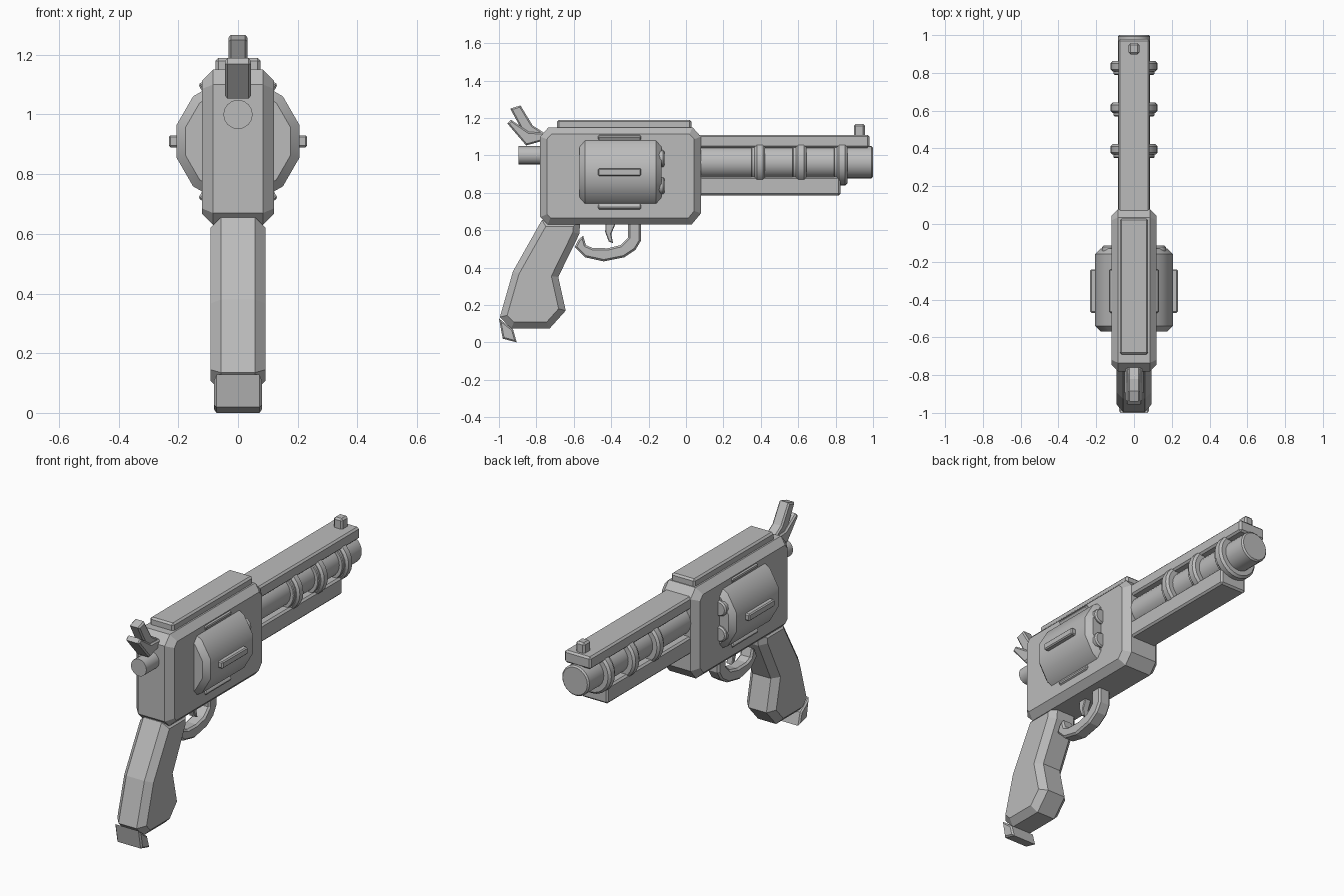
import bpy, bmesh, math
from mathutils import Matrix, Vector

if "Cube" in bpy.data.objects:
    bpy.data.objects.remove(bpy.data.objects["Cube"])

grey = bpy.data.materials.new("gunmetal grey")
grey.diffuse_color = (0.5, 0.5, 0.5, 1)
grey.use_nodes = True
grey.node_tree.nodes["Principled BSDF"].inputs["Base Color"].default_value = grey.diffuse_color


def finish(name, bm, smooth=False):
    bmesh.ops.recalc_face_normals(bm, faces=bm.faces)
    me = bpy.data.meshes.new(name)
    bm.to_mesh(me)
    bm.free()
    me.materials.append(grey)
    if smooth:
        me.shade_smooth()
        me.set_sharp_from_angle(angle=math.radians(35))
    ob = bpy.data.objects.new(name, me)
    bpy.context.collection.objects.link(ob)
    return ob


def prism(name, pts, half, bevel=0.0, all_edges=False):
    """Side profile (y, z) extruded across x, with chamfered rims."""
    bm = bmesh.new()
    f = bm.faces.new([bm.verts.new((-half, y, z)) for y, z in pts])
    r = bmesh.ops.extrude_face_region(bm, geom=[f])
    vs = [v for v in r["geom"] if isinstance(v, bmesh.types.BMVert)]
    bmesh.ops.translate(bm, verts=vs, vec=(2 * half, 0, 0))
    if bevel:
        es = [e for e in bm.edges
              if all_edges or abs(e.verts[0].co.x - e.verts[1].co.x) < 1e-5]
        bmesh.ops.bevel(bm, geom=es, offset=bevel, segments=1, affect='EDGES', profile=0.5)
    return finish(name, bm)


def block(name, y0, y1, z0, z1, half, bevel=0.01):
    return prism(name, [(y0, z0), (y1, z0), (y1, z1), (y0, z1)], half, bevel, True)


def rod(name, y0, y1, z, r, seg=24, bevel=0.0, x=0.0, spin=0.0):
    """Round part lying along y."""
    bm = bmesh.new()
    bmesh.ops.create_cone(bm, cap_ends=True, segments=seg, radius1=r, radius2=r, depth=y1 - y0)
    if bevel:
        es = [e for e in bm.edges if abs(e.verts[0].co.z - e.verts[1].co.z) < 1e-5]
        bmesh.ops.bevel(bm, geom=es, offset=bevel, segments=1, affect='EDGES', profile=0.5)
    m = (Matrix.Translation((x, (y0 + y1) / 2, z))
         @ Matrix.Rotation(math.pi / 2, 4, 'X') @ Matrix.Rotation(spin, 4, 'Z'))
    bmesh.ops.transform(bm, matrix=m, verts=bm.verts)
    return finish(name, bm, True)


# frame and top strap
prism("frame", [(-0.78, 0.67), (-0.74, 0.63), (0.03, 0.63), (0.08, 0.69),
                (0.08, 1.10), (0.035, 1.15), (-0.735, 1.15), (-0.78, 1.10)], 0.12, 0.036)
block("top_strap", -0.69, 0.03, 1.13, 1.19, 0.075)

# revolving drum with ribs and chamber tips
CZ = 0.91
rod("drum", -0.57, -0.13, CZ, 0.213, 12, 0.03, spin=math.radians(15))
for i in range(6):
    a = math.radians(60 * i)
    rib = block("drum_rib", -0.47, -0.24, -0.02, 0.02, 0.02, 0.006)
    rib.data.transform(Matrix.Translation((0, 0, CZ)) @ Matrix.Rotation(a, 4, 'Y')
                       @ Matrix.Translation((0.212, 0, 0)))
    b = a + math.radians(30)
    rod("chamber_tip", -0.2, -0.115, CZ + 0.145 * math.sin(b), 0.045, 12, 0.008,
        x=0.145 * math.cos(b))

# barrel, ribs above and below, and rings
BZ = 0.963
rod("barrel", 0.04, 1.0, BZ, 0.086, 24, 0.008)
block("barrel_top_rib", 0.04, 0.98, 1.04, 1.11, 0.083)
block("barrel_under_lug", 0.04, 0.825, 0.785, 0.885, 0.083)
for y in (0.395, 0.615, 0.835):
    rod("barrel_ring", y - 0.028, y + 0.028, BZ, 0.125, 24, 0.012)
    rod("barrel_thin_ring", y - 0.045, y - 0.02, BZ, 0.108, 24, 0.004)
block("front_sight", 0.897, 0.957, 1.10, 1.167, 0.028)

# rear pin and hammer
rod("rear_pin", -0.895, -0.74, 1.0, 0.049, 16)
prism("hammer_body", [(-0.955, 1.17), (-0.935, 1.19), (-0.84, 1.125), (-0.74, 1.12),
                      (-0.72, 1.09), (-0.855, 1.053)], 0.043, 0.008)
prism("hammer_spur", [(-0.94, 1.25), (-0.885, 1.267), (-0.82, 1.16), (-0.735, 1.105),
                      (-0.80, 1.08), (-0.875, 1.13)], 0.032, 0.008)

# grip and butt plate
prism("grip", [(-0.77, 0.655), (-0.925, 0.38), (-0.995, 0.135), (-0.935, 0.073),
               (-0.73, 0.073), (-0.643, 0.17), (-0.683, 0.35), (-0.57, 0.58),
               (-0.565, 0.655)], 0.092, 0.035)
prism("butt_plate", [(-1.0, 0.128), (-0.925, 0.07), (-0.905, 0.0), (-0.98, 0.02)], 0.08, 0.008)

# trigger and its guard
prism("trigger_guard", [(-0.24, 0.65), (-0.24, 0.545), (-0.27, 0.495), (-0.33, 0.455),
                        (-0.44, 0.433), (-0.54, 0.455), (-0.595, 0.51), (-0.575, 0.55),
                        (-0.55, 0.57), (-0.535, 0.52), (-0.50, 0.505), (-0.42, 0.503),
                        (-0.35, 0.52), (-0.31, 0.56), (-0.31, 0.65)], 0.038, 0.01)
prism("trigger", [(-0.43, 0.65), (-0.37, 0.65), (-0.40, 0.58), (-0.39, 0.53),
                  (-0.413, 0.54), (-0.432, 0.59)], 0.02, 0.004)
